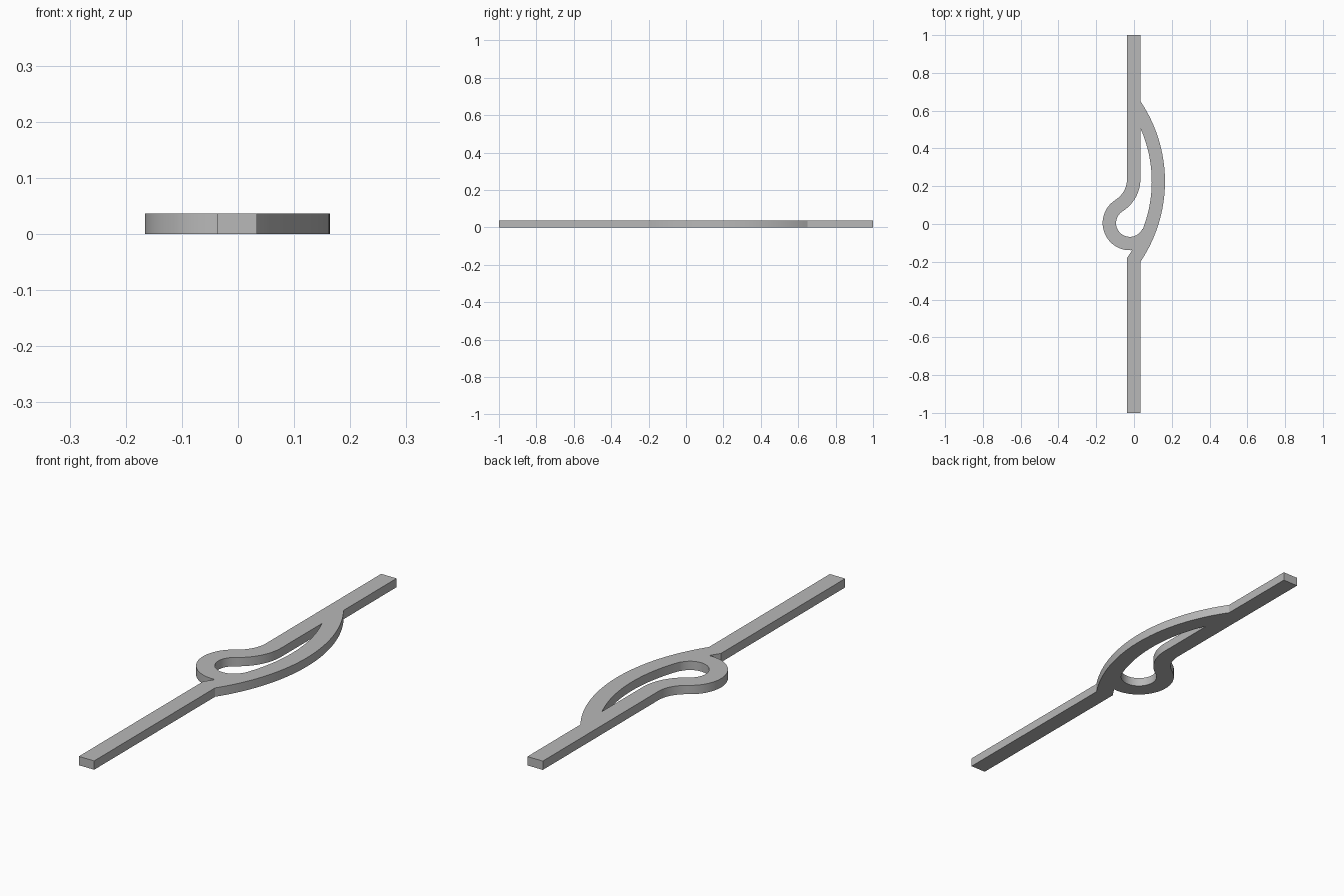
import bpy
import bmesh
from math import sin, cos, radians

if "Cube" in bpy.data.objects:
    bpy.data.objects.remove(bpy.data.objects["Cube"])

THICK = 0.037
LEFT, RIGHT = -0.037, 0.034      # sides of the straight bar
BOW = (-0.596, 0.225)            # centre of the long bowed arm
LOOP = (-0.022, 0.005)           # centre of the round loop
BEND = (-0.167, 0.238)           # centre of the bend from loop to bar


def arc(centre, radius, start, end, steps):
    angles = [radians(start + (end - start) * i / steps) for i in range(steps + 1)]
    return [(centre[0] + radius * cos(a), centre[1] + radius * sin(a)) for a in angles]


# Outer outline: bar, bowed arm, bar end, bend, loop, notch
outer = [(RIGHT, -1)]
outer += arc(BOW, 0.76, -34, 34, 40)
outer += [(RIGHT, 1), (LEFT, 1)]
outer += arc(BEND, 0.13, 0, -58, 16)
outer += arc(LOOP, 0.144, 122, 274.6, 40)[1:]
outer += arc(BOW, 0.69, -31.8, -35.8, 4)[1:]
outer += [(LEFT, -1)]

# Opening between the arm and the loop
opening = arc(BOW, 0.69, -21.7, 24, 30)
opening += arc(BEND, 0.201, 0, -58, 16)
opening += arc(LOOP, 0.073, 122, 335, 40)[1:]

# Fill the flat profile, then extrude it
bm = bmesh.new()
for outline in (outer, opening):
    verts = [bm.verts.new((x, y, 0)) for x, y in outline]
    for i, v in enumerate(verts):
        bm.edges.new((verts[i - 1], v))
bmesh.ops.triangle_fill(bm, use_beauty=True, edges=bm.edges[:], normal=(0, 0, 1))
result = bmesh.ops.extrude_face_region(bm, geom=bm.faces[:], use_keep_orig=True)
top = [g for g in result["geom"] if isinstance(g, bmesh.types.BMVert)]
bmesh.ops.translate(bm, verts=top, vec=(0, 0, THICK))
bmesh.ops.recalc_face_normals(bm, faces=bm.faces[:])

mesh = bpy.data.meshes.new("looped_bar")
bm.to_mesh(mesh)
bm.free()
bar = bpy.data.objects.new("looped_bar", mesh)
bpy.context.collection.objects.link(bar)

# Plain grey material
grey = bpy.data.materials.new("grey")
grey.use_nodes = True
colour = (0.48, 0.48, 0.48, 1)
grey.diffuse_color = colour
grey.node_tree.nodes["Principled BSDF"].inputs["Base Color"].default_value = colour
mesh.materials.append(grey)

# Smooth curved walls, keep crisp rims
bpy.ops.object.select_all(action="DESELECT")
bar.select_set(True)
bpy.context.view_layer.objects.active = bar
bpy.ops.object.shade_smooth_by_angle(angle=radians(30))
